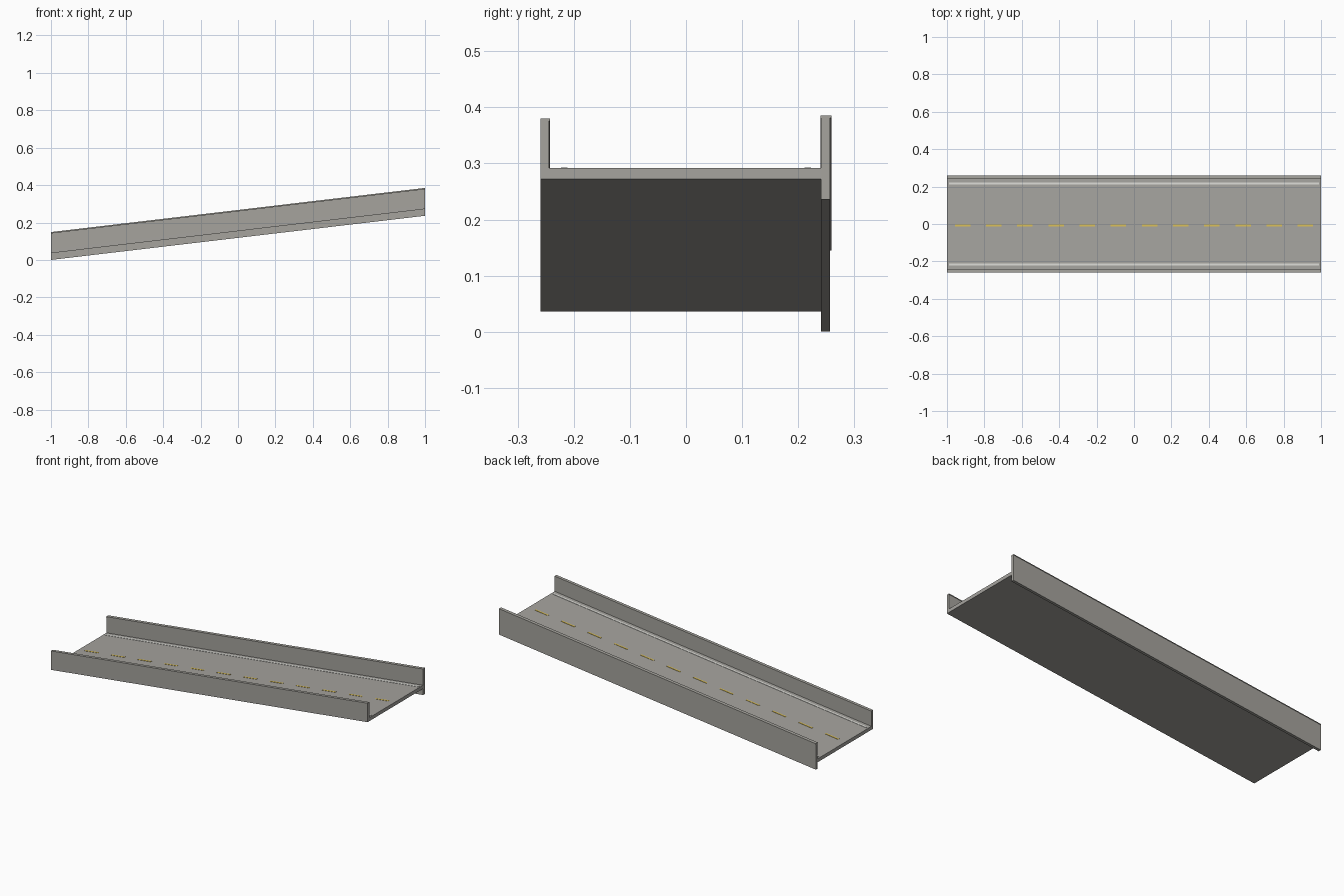
import bpy
import bmesh

cube = bpy.data.objects.get("Cube")
if cube:
    bpy.data.objects.remove(cube, do_unlink=True)

SLOPE = 0.118          # rise per unit along x
DECK_TOP = 0.174       # deck surface height at x = 0
DECK_BOTTOM = 0.154


def material(name, rgb):
    mat = bpy.data.materials.new(name)
    mat.use_nodes = True
    mat.diffuse_color = (*rgb, 1)
    bsdf = mat.node_tree.nodes["Principled BSDF"]
    bsdf.inputs["Base Color"].default_value = (*rgb, 1)
    bsdf.inputs["Roughness"].default_value = 0.9
    return mat


concrete = material("concrete grey", (0.38, 0.37, 0.34))
asphalt = material("road grey", (0.38, 0.37, 0.345))
white = material("line white", (0.72, 0.72, 0.68))
yellow = material("dash yellow", (0.70, 0.52, 0.10))


def ramp_beam(name, spans, ys, zs, mat):
    """Sloping bars with upright ends; zs are heights at x = 0."""
    bm = bmesh.new()
    for x0, x1 in spans:
        made = bmesh.ops.create_cube(bm, size=1)
        for v in made["verts"]:
            x = x1 if v.co.x > 0 else x0
            y = ys[1] if v.co.y > 0 else ys[0]
            z = zs[1] if v.co.z > 0 else zs[0]
            v.co = (x, y, z + SLOPE * x)
    mesh = bpy.data.meshes.new(name)
    bm.to_mesh(mesh)
    bm.free()
    mesh.materials.append(mat)
    obj = bpy.data.objects.new(name, mesh)
    bpy.context.collection.objects.link(obj)
    return obj


full = [(-1, 1)]

# Road deck
ramp_beam("road_deck", full, (-0.259, 0.241), (DECK_BOTTOM, DECK_TOP), asphalt)

# Side walls: the left one hangs below the deck
ramp_beam("right_wall", full, (-0.259, -0.244), (DECK_BOTTOM, 0.258), concrete)
ramp_beam("left_wall", full, (0.241, 0.257), (0.118, 0.263), concrete)

# Thin overhanging caps
ramp_beam("right_wall_cap", full, (-0.2595, -0.242), (0.258, 0.262), concrete)
ramp_beam("left_wall_cap", full, (0.2395, 0.259), (0.263, 0.267), concrete)

# Painted edge lines
paint = (DECK_TOP - 0.001, DECK_TOP + 0.0015)
for name, y in (("right_edge_line", -0.217), ("left_edge_line", 0.217)):
    ramp_beam(name, [(-0.99, 0.99)], (y - 0.006, y + 0.006), paint, white)

# Painted centre dashes
count = 12
cell = 2 / count
dashes = [(-1 + cell * (i + 0.25), -1 + cell * (i + 0.75)) for i in range(count)]
ramp_beam("centre_dashes", dashes, (-0.014, -0.004), paint, yellow)
